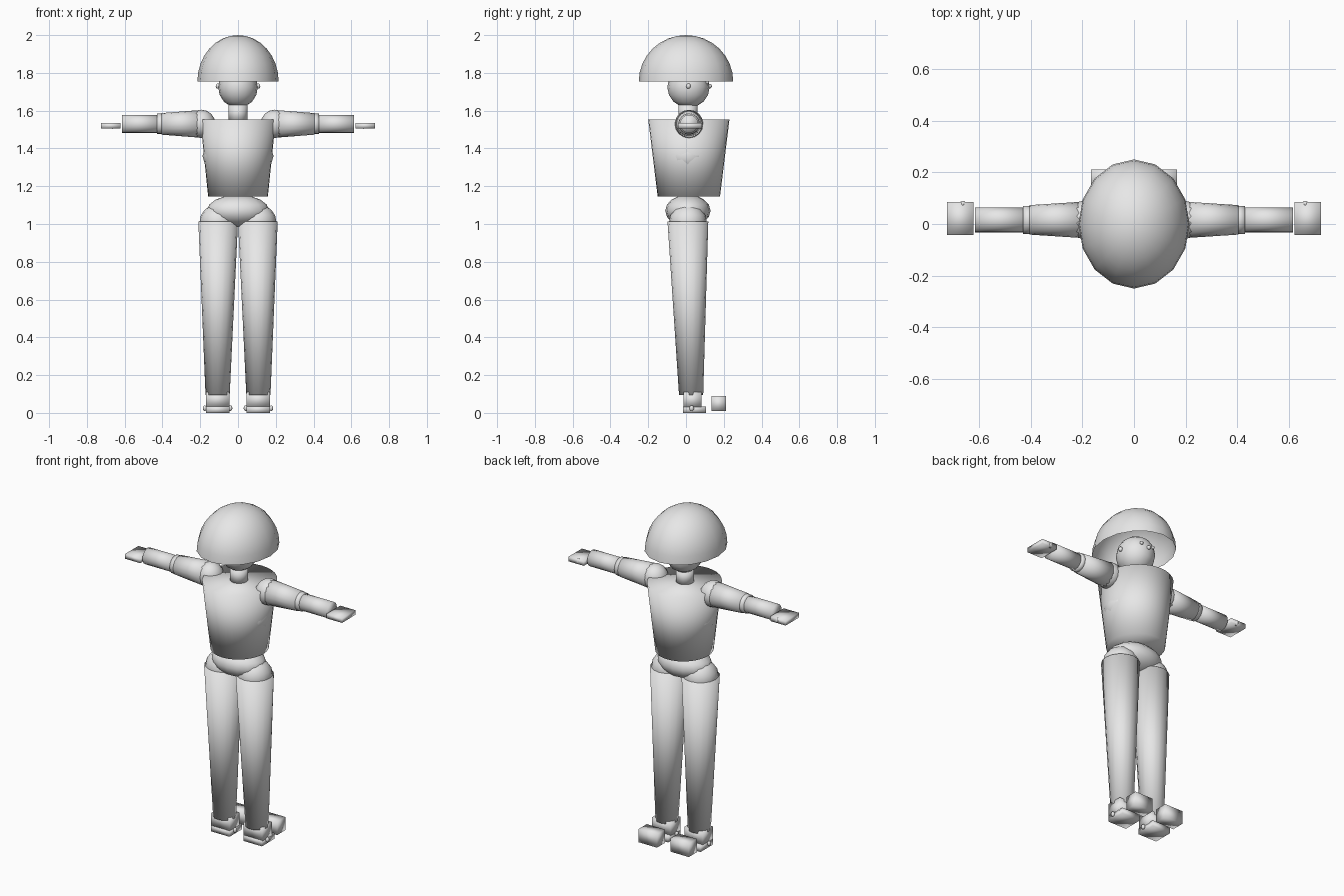
import bpy
import bmesh
from math import cos, sin, tau
from mathutils import Vector

cube = bpy.data.objects.get("Cube")
if cube:
    bpy.data.objects.remove(cube, do_unlink=True)

# One plain grey for the whole figure
GREY = (0.8, 0.8, 0.8, 1.0)
grey = bpy.data.materials.new("plain grey")
grey.use_nodes = True
grey.diffuse_color = GREY
grey.node_tree.nodes["Principled BSDF"].inputs["Base Color"].default_value = GREY


def finish(name, bm):
    """Turn a bmesh into a smooth shaded object."""
    bmesh.ops.recalc_face_normals(bm, faces=bm.faces)
    mesh = bpy.data.meshes.new(name)
    bm.to_mesh(mesh)
    bm.free()
    mesh.materials.append(grey)
    mesh.shade_smooth()
    obj = bpy.data.objects.new(name, mesh)
    bpy.context.collection.objects.link(obj)
    return obj


def ball(name, centre, radii, segments=16, rings=8, dome=False):
    """Ellipsoid, or its open upper half."""
    bm = bmesh.new()
    bmesh.ops.create_uvsphere(bm, u_segments=segments, v_segments=rings, radius=1)
    if dome:
        low = [v for v in bm.verts if v.co.z < -0.01]
        bmesh.ops.delete(bm, geom=low, context="VERTS")
    for v in bm.verts:
        v.co = Vector(a * r for a, r in zip(v.co, radii)) + Vector(centre)
    return finish(name, bm)


def box(name, low, high):
    """Box between two corners."""
    low, high = Vector(low), Vector(high)
    bm = bmesh.new()
    bmesh.ops.create_cube(bm, size=1)
    for v in bm.verts:
        v.co = Vector(a * s for a, s in zip(v.co, high - low)) + (low + high) / 2
    return finish(name, bm)


def taper(name, rings, along_x=False, segments=16):
    """Capped tube through rings of (centre, first radius, second radius)."""
    bm = bmesh.new()
    loops = []
    for centre, ra, rb in rings:
        loop = []
        for i in range(segments):
            a, b = ra * cos(tau * i / segments), rb * sin(tau * i / segments)
            offset = Vector((0, a, b)) if along_x else Vector((a, b, 0))
            loop.append(bm.verts.new(Vector(centre) + offset))
        loops.append(loop)
    for one, two in zip(loops, loops[1:]):
        for i in range(segments):
            j = (i + 1) % segments
            bm.faces.new((one[i], one[j], two[j], two[i]))
    bm.faces.new(loops[0])
    bm.faces.new(loops[-1])
    return finish(name, bm)


# Head, face and helmet
ball("head", (0, 0.013, 1.725), (0.105, 0.112, 0.11))
ball("helmet", (0, 0, 1.755), (0.215, 0.25, 0.245), rings=16, dome=True)
ball("nose", (0, 0.125, 1.73), (0.012, 0.012, 0.012))
taper("neck", [((0, 0.01, 1.54), 0.05, 0.05), ((0, 0.01, 1.63), 0.05, 0.05)])

# Torso and pelvis
taper("torso", [((0, 0.015, 1.145), 0.158, 0.165),
                ((0, 0.015, 1.553), 0.2, 0.215)], segments=32)
ball("ribs", (0, 0.01, 1.36), (0.188, 0.15, 0.13))
ball("pelvis", (0, 0.01, 1.07), (0.165, 0.12, 0.085))

for side, s in (("left", 1), ("right", -1)):
    # Ears and eyes
    ball(side + "_ear", (s * 0.106, 0.013, 1.73), (0.012, 0.012, 0.014))
    ball(side + "_eye", (s * 0.04, 0.112, 1.75), (0.01, 0.01, 0.01))

    # Arm stretched out sideways
    y, z = 0.016, 1.53
    ball(side + "_shoulder", (s * 0.195, y, z), (0.075, 0.075, 0.075), 12, 8)
    taper(side + "_upper_arm", [((s * 0.19, y, z), 0.071, 0.074),
                                ((s * 0.405, y, z), 0.057, 0.057)], True)
    taper(side + "_elbow", [((s * 0.39, y, z), 0.054, 0.054),
                            ((s * 0.43, y, z), 0.054, 0.054)], True)
    taper(side + "_forearm", [((s * 0.42, y, z), 0.048, 0.048),
                              ((s * 0.615, y, z), 0.048, 0.048)], True)
    box(side + "_hand", (s * 0.622, -0.043, 1.506), (s * 0.724, 0.085, 1.534))
    ball(side + "_thumb", (s * 0.663, 0.078, 1.52), (0.012, 0.012, 0.016))

    # Leg narrowing to the ankle
    ball(side + "_hip", (s * 0.104, 0.01, 1.01), (0.1, 0.1, 0.095))
    taper(side + "_leg", [((s * 0.108, 0.027, 0.095), 0.064, 0.064),
                          ((s * 0.105, 0.01, 1.012), 0.105, 0.108)])

    # Foot: ankle block, sole plate and separate toe block
    box(side + "_ankle", (s * 0.046, -0.013, 0.03), (s * 0.17, 0.082, 0.11))
    box(side + "_sole", (s * 0.046, -0.015, 0), (s * 0.17, 0.105, 0.035))
    box(side + "_toe", (s * 0.045, 0.135, 0.01), (s * 0.167, 0.212, 0.09))
    for x in (0.04, 0.176):
        ball(side + "_ankle_pin", (s * x, 0.03, 0.025), (0.01, 0.012, 0.015))
